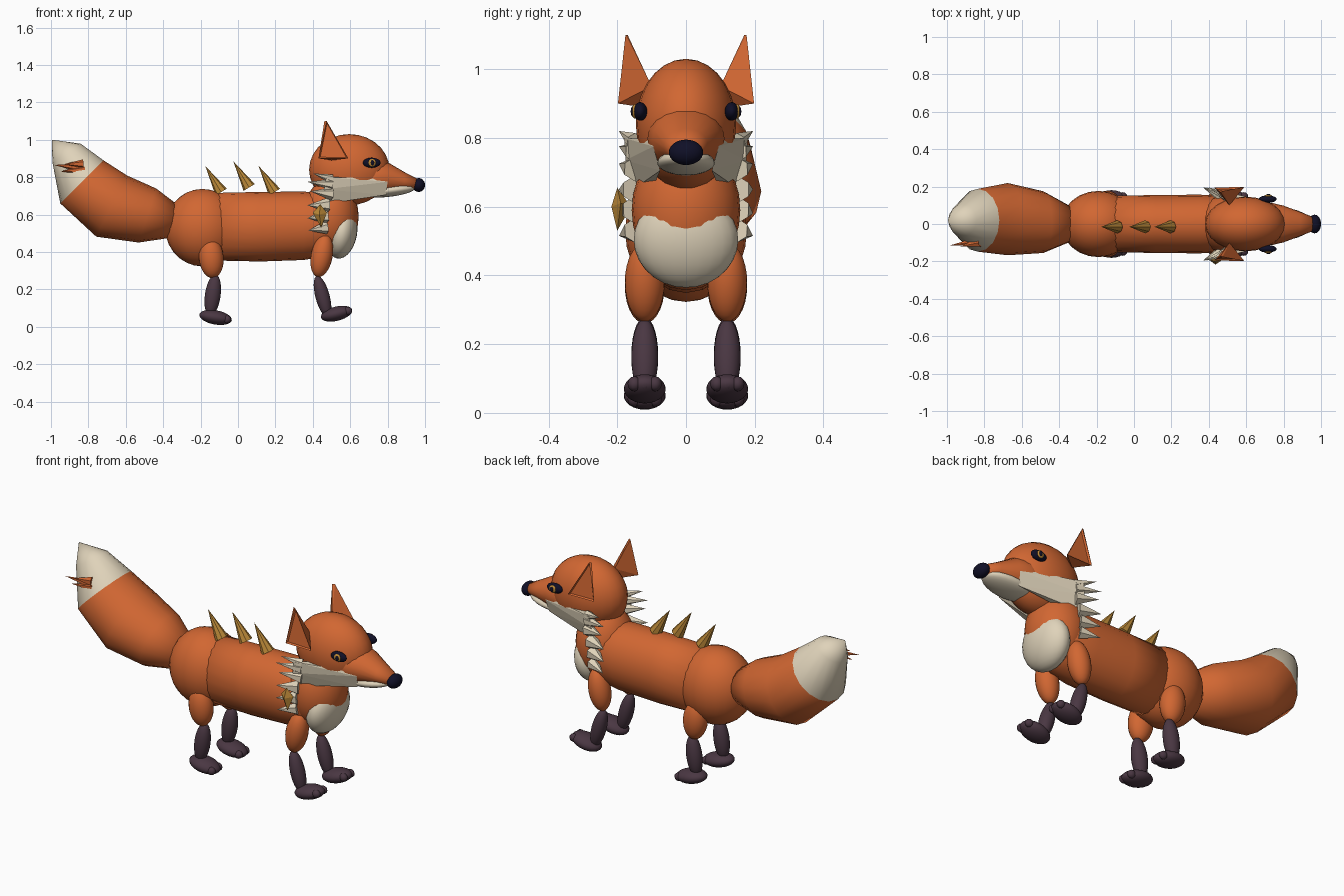
import bpy, bmesh, math
from mathutils import Matrix, Vector

if "Cube" in bpy.data.objects:
    bpy.data.objects.remove(bpy.data.objects["Cube"])


def material(name, rgb):
    m = bpy.data.materials.new(name)
    m.diffuse_color = (*rgb, 1)
    m.use_nodes = True
    m.node_tree.nodes["Principled BSDF"].inputs["Base Color"].default_value = m.diffuse_color
    return m


ORANGE = material("orange fur", (0.64, 0.135, 0.032))
CREAM = material("cream fur", (0.74, 0.65, 0.49))
DARK = material("dark stocking", (0.068, 0.038, 0.055))
BLACK = material("near black", (0.005, 0.005, 0.02))
GOLD = material("gold", (0.50, 0.25, 0.04))


def finish(name, bm, mats, smooth=True):
    bmesh.ops.recalc_face_normals(bm, faces=bm.faces)
    for f in bm.faces:
        f.smooth = smooth
    me = bpy.data.meshes.new(name)
    bm.to_mesh(me)
    bm.free()
    for m in mats:
        me.materials.append(m)
    ob = bpy.data.objects.new(name, me)
    bpy.context.collection.objects.link(ob)
    return ob


def ellipsoid(name, c, r, mat, pitch=0, segs=24, rings=14):
    """Ball scaled to radii r; positive pitch lifts its +x end."""
    bm = bmesh.new()
    mtx = (Matrix.Translation(c) @ Matrix.Rotation(math.radians(-pitch), 4, 'Y')
           @ Matrix.Diagonal((*r, 1)))
    bmesh.ops.create_uvsphere(bm, u_segments=segs, v_segments=rings, radius=1, matrix=mtx)
    return finish(name, bm, [mat])


def loft(name, rings, mats, sides=20, tip=None, rule=None):
    """Skin over rings (x, y, z, lean, half width, half height), capped or pointed."""
    bm = bmesh.new()
    loops = []
    for x, y, z, lean, w, h in rings:
        a = math.radians(lean)
        loop = []
        for i in range(sides):
            t = 2 * math.pi * i / sides
            u, v = w * math.cos(t), h * math.sin(t)
            loop.append(bm.verts.new((x + v * math.sin(a), y + u, z + v * math.cos(a))))
        loops.append(loop)
    for k, (p, q) in enumerate(zip(loops, loops[1:])):
        for i in range(sides):
            j = (i + 1) % sides
            f = bm.faces.new((p[i], p[j], q[j], q[i]))
            f.material_index = rule(k) if rule else 0
    bm.faces.new(loops[0])
    if tip:
        t = bm.verts.new(tip)
        for i in range(sides):
            f = bm.faces.new((loops[-1][i], loops[-1][(i + 1) % sides], t))
            f.material_index = rule(len(loops) - 1) if rule else 0
    else:
        bm.faces.new(loops[-1])
    return finish(name, bm, mats)


def spike(name, base, tip, r, mat, sides=6, smooth=False):
    base, tip = Vector(base), Vector(tip)
    d = tip - base
    bm = bmesh.new()
    mtx = Matrix.Translation((base + tip) / 2) @ d.to_track_quat('Z', 'Y').to_matrix().to_4x4()
    bmesh.ops.create_cone(bm, cap_ends=True, segments=sides, radius1=r, radius2=0,
                          depth=d.length, matrix=mtx)
    return finish(name, bm, [mat], smooth)


def hull(name, pts, mat):
    bm = bmesh.new()
    for p in pts:
        bm.verts.new(p)
    bmesh.ops.convex_hull(bm, input=bm.verts)
    return finish(name, bm, [mat], False)


# Body
loft("torso", [(-0.15, 0, 0.535, 0, 0.15, 0.18), (0.12, 0, 0.535, 0, 0.155, 0.186),
               (0.35, 0, 0.54, 0, 0.157, 0.183), (0.47, 0, 0.545, 0, 0.15, 0.168),
               (0.55, 0, 0.55, 0, 0.12, 0.13), (0.60, 0, 0.55, 0, 0.04, 0.04)], [ORANGE])
ellipsoid("haunch", (-0.19, 0, 0.53), (0.2, 0.177, 0.207), ORANGE)
ellipsoid("chest", (0.495, 0, 0.59), (0.15, 0.158, 0.2), ORANGE)
ellipsoid("chest_bib", (0.555, 0, 0.503), (0.082, 0.152, 0.14), CREAM, -10)

# Tail with cream tip
loft("tail", [(-0.34, 0, 0.565, 10, 0.095, 0.09), (-0.485, 0.01, 0.595, 18, 0.165, 0.152),
              (-0.675, 0.026, 0.645, 27, 0.193, 0.183), (-0.835, 0.02, 0.775, 45, 0.168, 0.163),
              (-0.917, 0.02, 0.93, 57, 0.085, 0.09)], [ORANGE, CREAM], 16,
     (-0.995, 0.02, 1.0), lambda k: int(k >= 3))
for i, (b, t) in enumerate([((-0.83, -0.09, 0.85), (-0.985, -0.115, 0.865)),
                            ((-0.82, -0.10, 0.84), (-0.95, -0.11, 0.83)),
                            ((-0.83, -0.10, 0.87), (-0.93, -0.12, 0.87))]):
    spike(f"tail_tuft_{i}", b, t, 0.025, ORANGE)

# Head
ellipsoid("skull", (0.595, 0, 0.84), (0.215, 0.146, 0.19), ORANGE)
loft("muzzle", [(0.62, 0, 0.79, 0, 0.112, 0.10), (0.74, 0, 0.798, 0, 0.112, 0.098),
                (0.80, 0, 0.795, 0, 0.098, 0.085), (0.89, 0, 0.777, 0, 0.064, 0.05),
                (0.96, 0, 0.763, 0, 0.036, 0.028)], [ORANGE])
ellipsoid("jaw", (0.80, 0, 0.728), (0.15, 0.084, 0.034), CREAM, 6)
ellipsoid("nose", (0.966, 0, 0.758), (0.034, 0.05, 0.037), BLACK)

# Spines along the back
for i, (x, z) in enumerate([(-0.09, 0.72), (0.06, 0.745), (0.195, 0.72)]):
    spike(f"back_spine_{i}", (x, -0.015, z), (x - 0.085, -0.015, z + 0.14), 0.035, GOLD, 8)

# Ruff tufts: base x, base z, tip x, tip z, radius
RUFF = [(0.50, 0.79, 0.40, 0.82, 0.025), (0.50, 0.76, 0.37, 0.775, 0.03),
        (0.50, 0.71, 0.385, 0.725, 0.035), (0.48, 0.65, 0.37, 0.65, 0.04),
        (0.47, 0.59, 0.37, 0.58, 0.04), (0.47, 0.53, 0.375, 0.515, 0.035)]

# Hind and front legs: thigh, shin, paw as (x, z, rx, rz, pitch)
LEGS = {"hind": [(-0.143, 0.37, 0.066, 0.11, 5), (-0.135, 0.168, 0.042, 0.112, -8),
                 (-0.12, 0.05, 0.088, 0.038, -10)],
        "front": [(0.448, 0.38, 0.058, 0.116, -11), (0.452, 0.162, 0.038, 0.115, 15),
                  (0.527, 0.07, 0.086, 0.038, 14)]}

for s, side in ((-1, "right"), (1, "left")):
    for leg, parts in LEGS.items():
        for part, w, mat, (x, z, rx, rz, p) in zip(("thigh", "shin", "paw"), (0.058, 0.039, 0.061),
                                                   (ORANGE, DARK, DARK), parts):
            ellipsoid(f"{leg}_{part}_{side}", (x, s * 0.12, z), (rx, w, rz), mat, p)
        x, z, rx, rz, p = parts[2]
        for k in (-1, 0, 1):
            ellipsoid(f"{leg}_toe_{side}_{k + 1}",
                      (x + 0.06, s * 0.12 + k * 0.03, z + 0.06 * math.sin(math.radians(p))),
                      (0.024, 0.02, 0.022), DARK, 0, 10, 6)

    # Ear: leaning pyramid with a sunken outer face
    ear = hull(f"ear_{side}", [(0.43, s * 0.195, 0.90), (0.59, s * 0.198, 0.90),
                               (0.51, s * 0.10, 0.95), (0.50, s * 0.13, 0.89),
                               (0.462, s * 0.17, 1.10), (0.474, s * 0.176, 1.10)], ORANGE)
    bm = bmesh.new()
    bm.from_mesh(ear.data)
    outer = max(bm.faces, key=lambda f: f.normal.y * s * f.calc_area())
    bmesh.ops.inset_region(bm, faces=[outer], thickness=0.012, depth=-0.008)
    bm.to_mesh(ear.data)
    bm.free()

    # Eye with iris and pupil
    ellipsoid(f"eye_{side}", (0.715, s * 0.133, 0.877), (0.047, 0.02, 0.027), BLACK)
    ellipsoid(f"iris_{side}", (0.717, s * 0.149, 0.877), (0.021, 0.009, 0.021), GOLD, 0, 12, 8)
    ellipsoid(f"pupil_{side}", (0.719, s * 0.156, 0.877), (0.01, 0.005, 0.015), BLACK, 0, 10, 6)

    # Cheek fur
    hull(f"cheek_{side}", [(0.80, s * 0.095, 0.775), (0.79, s * 0.075, 0.705),
                           (0.47, s * 0.18, 0.80), (0.46, s * 0.176, 0.735),
                           (0.49, s * 0.14, 0.66), (0.56, s * 0.09, 0.67),
                           (0.56, s * 0.10, 0.80), (0.76, s * 0.10, 0.795)], CREAM)
    for i, (bx, bz, tx, tz, r) in enumerate(RUFF):
        spike(f"ruff_{side}_{i}", (bx, s * 0.15, bz), (tx, s * 0.195, tz), r, CREAM)

# Gold charm hanging at one shoulder
hull("shoulder_charm", [(0.40, -0.19, 0.61), (0.475, -0.19, 0.61), (0.435, -0.217, 0.60),
                        (0.44, -0.16, 0.60), (0.44, -0.20, 0.655), (0.445, -0.20, 0.53)], GOLD)
